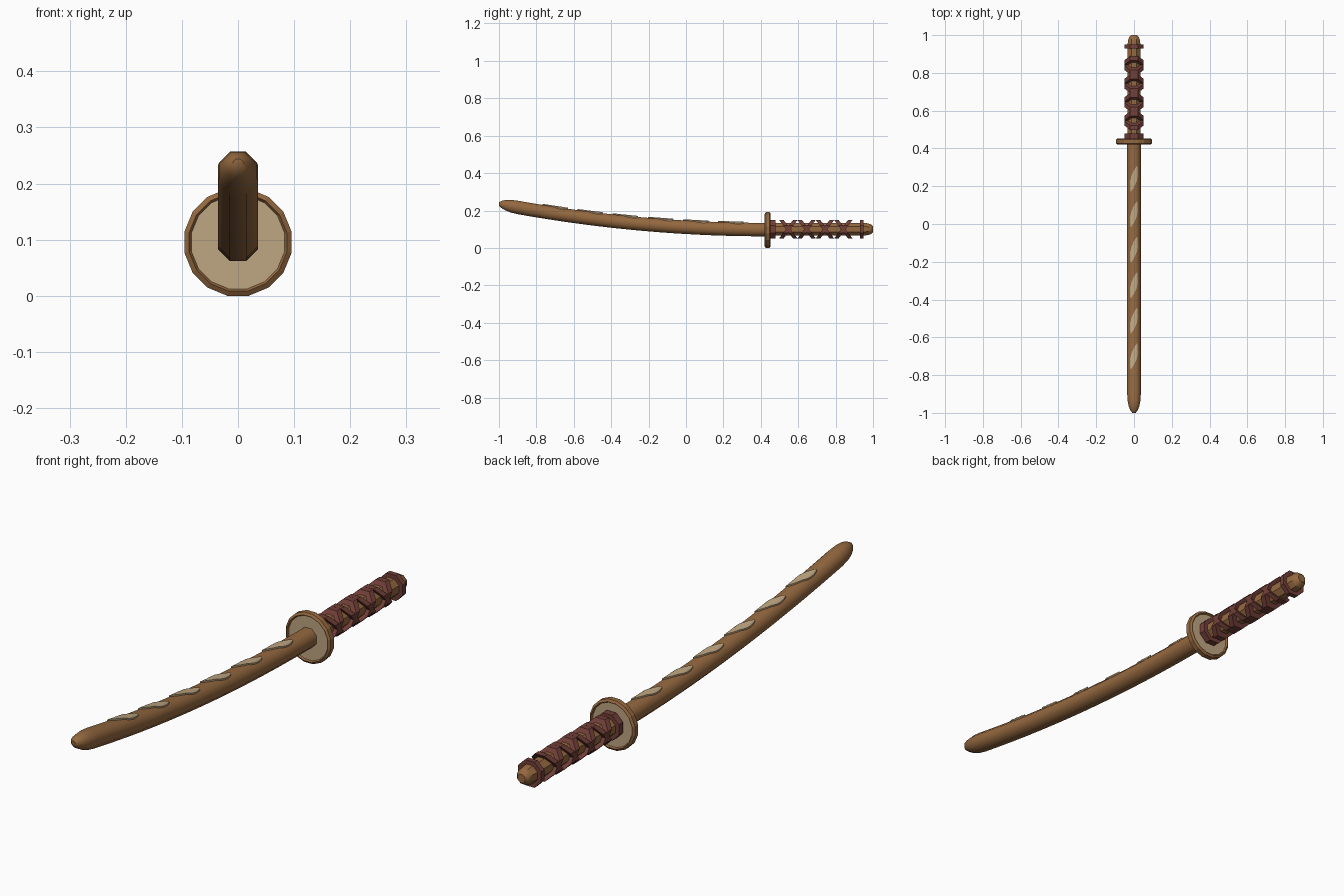
import bpy, bmesh, math

cube = bpy.data.objects.get("Cube")
if cube:
    bpy.data.objects.remove(cube, do_unlink=True)

AXIS_Z = 0.1      # height of the grip axis
GUARD_Y = 0.437


def material(name, rgb):
    m = bpy.data.materials.new(name)
    m.use_nodes = True
    m.diffuse_color = (*rgb, 1)
    m.node_tree.nodes["Principled BSDF"].inputs["Base Color"].default_value = (*rgb, 1)
    return m


wood = material("brown wood", (0.30, 0.14, 0.05))
cream = material("pale wood", (0.52, 0.38, 0.22))
cord = material("dark red cord", (0.17, 0.05, 0.04))


def loft(name, rings, mat, smooth=None, loop=False):
    """Skin a list of point rings, capping the ends unless they loop."""
    bm = bmesh.new()
    loops = [[bm.verts.new(p) for p in ring] for ring in rings]
    n = len(loops[0])
    pairs = list(zip(loops, loops[1:])) + ([(loops[-1], loops[0])] if loop else [])
    for a, b in pairs:
        for i in range(n):
            j = (i + 1) % n
            bm.faces.new((a[i], a[j], b[j], b[i]))
    if not loop:
        bm.faces.new(loops[0])
        bm.faces.new(loops[-1])
    bmesh.ops.recalc_face_normals(bm, faces=bm.faces)
    mesh = bpy.data.meshes.new(name)
    bm.to_mesh(mesh)
    bm.free()
    mesh.materials.append(mat)
    obj = bpy.data.objects.new(name, mesh)
    bpy.context.collection.objects.link(obj)
    if smooth:
        bpy.ops.object.select_all(action='DESELECT')
        obj.select_set(True)
        bpy.context.view_layer.objects.active = obj
        bpy.ops.object.shade_smooth_by_angle(angle=math.radians(smooth))
    return obj


def ring(y, apothem, z=AXIS_Z, sides=8, shear=0.0):
    """Regular polygon around the y axis with a flat top."""
    r = apothem / math.cos(math.pi / sides)
    pts = []
    for i in range(sides):
        a = 2 * math.pi * (i + 0.5) / sides
        pts.append((r * math.cos(a), y + shear * r * math.sin(a), z + r * math.sin(a)))
    return pts


def spine(y):
    return 0.098 + 0.067 * (0.43 - y) ** 2


# Curved blade with a rounded tip
R = 0.036
stations = [(0.43 - 1.33 * i / 18, R) for i in range(19)]
stations += [(-0.935, 0.034), (-0.965, 0.028), (-0.985, 0.02), (-1.0, 0.009)]
loft("blade", [ring(y, r, spine(y)) for y, r in stations], wood, 50)

# Guard: raised rim around a pale disc
rim = [(-0.010, 0.083), (-0.016, 0.087), (-0.010, 0.0955),
       (0.010, 0.0955), (0.016, 0.087), (0.010, 0.083)]
loft("guard_rim", [ring(GUARD_Y + y, r, 0.0955, 16) for y, r in rim], wood, loop=True)
loft("guard_disc", [ring(GUARD_Y + y, 0.084, 0.0955, 16) for y in (-0.010, 0.010)], cream)

# Grip with a tapered end
grip = [(0.44, 0.034), (0.95, 0.034), (0.975, 0.031), (0.99, 0.025), (1.0, 0.016)]
loft("grip", [ring(y, r) for y, r in grip], wood, 40)


def band(name, y, half, shear=0.0):
    section = [(-half, 0.030), (-half, 0.049), (half, 0.049), (half, 0.030)]
    loft(name, [ring(y + d, r, shear=shear) for d, r in section], cord, loop=True)


# Collars at both ends and crossed cord wraps between them
band("front_collar", 0.465, 0.013)
band("end_collar", 0.94, 0.010)
for k in range(4):
    y = 0.547 + 0.098 * k
    band(f"wrap_{k + 1}_rising", y, 0.012, 0.75)
    band(f"wrap_{k + 1}_falling", y, 0.012, -0.75)


def surface(x, y):
    """Height of the blade's upper facets."""
    flat = R * math.tan(math.pi / 8)
    return spine(y) + R - max(0.0, abs(x) - flat)


# Slanted leaf inlays along the back of the blade
STEPS, ACROSS = 10, 6
for k in range(6):
    centre = 0.24 - 0.188 * k
    rings = []
    for i in range(STEPS + 1):
        t = i / STEPS
        y = centre + 0.136 * (t - 0.5)
        mid = 0.034 * (t - 0.5)
        half = 0.0015 + 0.0165 * math.sin(math.pi * t) ** 0.8
        xs = [mid + half * (2 * j / ACROSS - 1) for j in range(ACROSS + 1)]
        top = [(x, y, surface(x, y) + 0.006) for x in xs]
        under = [(x, y, surface(x, y) - 0.004) for x in reversed(xs)]
        rings.append(top + under)
    loft(f"leaf_inlay_{k + 1}", rings, cream, 40)
